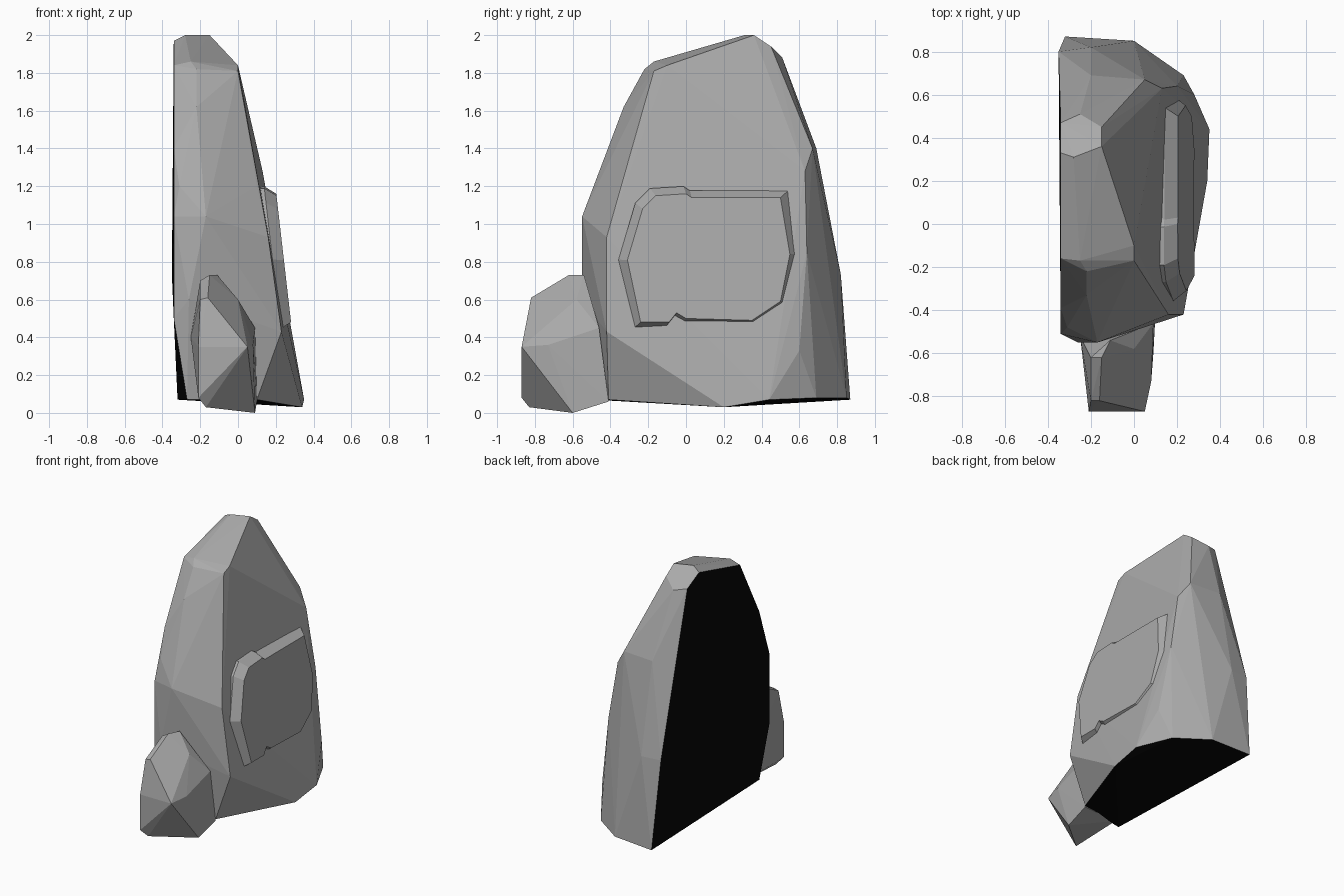
import bpy
import bmesh
from mathutils import Vector

default_cube = bpy.data.objects.get("Cube")
if default_cube:
    bpy.data.objects.remove(default_cube, do_unlink=True)


def flat_material(name, value):
    material = bpy.data.materials.new(name)
    material.use_nodes = True
    colour = (value, value, value, 1)
    material.diffuse_color = colour
    shader = material.node_tree.nodes["Principled BSDF"]
    shader.inputs["Base Color"].default_value = colour
    shader.inputs["Roughness"].default_value = 1
    return material


stone_grey = flat_material("stone grey", .4)
cut_black = flat_material("cut black", .002)


def finish_object(name, mesh_builder, materials):
    mesh = bpy.data.meshes.new(name)
    mesh_builder.to_mesh(mesh)
    mesh_builder.free()
    for material in materials:
        mesh.materials.append(material)
    rock = bpy.data.objects.new(name, mesh)
    bpy.context.collection.objects.link(rock)
    return rock


def faceted_rock(name, corners, materials, is_cut=None):
    """Wrap the corner points in flat facets; is_cut picks the dark faces."""
    builder = bmesh.new()
    for corner in corners:
        builder.verts.new(corner)
    hull = bmesh.ops.convex_hull(builder, input=builder.verts)
    unused = hull["geom_interior"] + hull["geom_unused"]
    loose = {item for item in unused if isinstance(item, bmesh.types.BMVert)}
    bmesh.ops.delete(builder, geom=list(loose), context="VERTS")
    bmesh.ops.recalc_face_normals(builder, faces=builder.faces)
    for face in builder.faces:
        face.smooth = False
        if is_cut and is_cut(face.normal):
            face.material_index = 1
    return finish_object(name, builder, materials)


# Main slab: corners listed by region
crown = [
    (-.34, .33, 1.97), (-.28, .31, 2), (-.15, .36, 2),
    (-.15, .45, 1.94), (-.25, .51, 1.88), (-.34, .47, 1.9),
    (-.34, -.16, 1.84), (-.25, -.17, 1.86), (-.22, -.22, 1.82),
    (0, -.17, 1.81), (0, -.1, 1.84),
]
front_corners = [
    (-.22, -.33, 1.62), (-.34, -.39, 1.4), (-.31, -.48, 1.2),
    (-.34, -.51, 1.04), (-.17, -.55, 1.04), (-.26, -.55, .6),
    (-.34, -.51, .5), (-.27, -.49, .07), (.1, -.41, .07),
    (.1, -.35, 1.2), (.16, -.42, .93), (.23, -.42, .43),
]
back_corners = [
    (-.2, .69, 1.4), (.05, .67, 1.4), (.13, .63, 1.28), (.2, .64, .85),
    (.28, .6, .33), (-.34, .54, 1.35), (-.35, .8, .73), (-.2, .82, .73),
    (-.32, .87, .07), (0, .85, .08), (.23, .69, .08),
]
foot_corners = [(.34, .2, .03), (.35, .44, .07)]
faceted_rock(
    "main_slab", crown + front_corners + back_corners + foot_corners,
    [stone_grey, cut_black],
    lambda normal: normal.x < -.85 or normal.z < -.85)

# Small boulder against the front
boulder_top = [
    (-.2, -.82, .6), (-.16, -.82, .61), (-.2, -.62, .7),
    (-.15, -.62, .73), (-.11, -.54, .73), (0, -.58, .6), (.09, -.46, .45),
]
boulder_base = [
    (-.21, -.87, .35), (.05, -.87, .35), (.08, -.73, .36),
    (-.21, -.87, .08), (-.17, -.83, .03), (.09, -.6, 0),
    (.1, -.41, .06), (-.21, -.45, .08), (-.25, -.52, .4),
]
faceted_rock("small_boulder", boulder_top + boulder_base, [stone_grey])

# Raised plate on the broad side: outline as (y, z), sloped with the slab
plate_outline = [
    (-.31, .81), (-.23, 1.08), (-.16, 1.15), (0, 1.16), (.03, 1.14),
    (.5, 1.14), (.55, .84), (.5, .59), (.35, .49), (0, .5),
    (-.05, .53), (-.09, .48), (-.24, .48),
]


def plate_point(y, z, sink, spread):
    centre_y, centre_z = .12, .8
    y = centre_y + (y - centre_y) * spread
    z = centre_z + (z - centre_z) * spread
    return Vector((.205 + .115 * (1.14 - z) - sink, y, z))


builder = bmesh.new()
rings = []
for sink, spread in ((0, 1), (.06, 1.11), (.14, 1.11)):
    rings.append([builder.verts.new(plate_point(y, z, sink, spread))
                  for y, z in plate_outline])
builder.faces.new(rings[0])
for inner, outer in zip(rings, rings[1:]):
    for i in range(len(inner)):
        builder.faces.new((inner[i - 1], inner[i], outer[i], outer[i - 1]))
builder.faces.new(reversed(rings[-1]))
bmesh.ops.recalc_face_normals(builder, faces=builder.faces)
finish_object("raised_plate", builder, [stone_grey])
